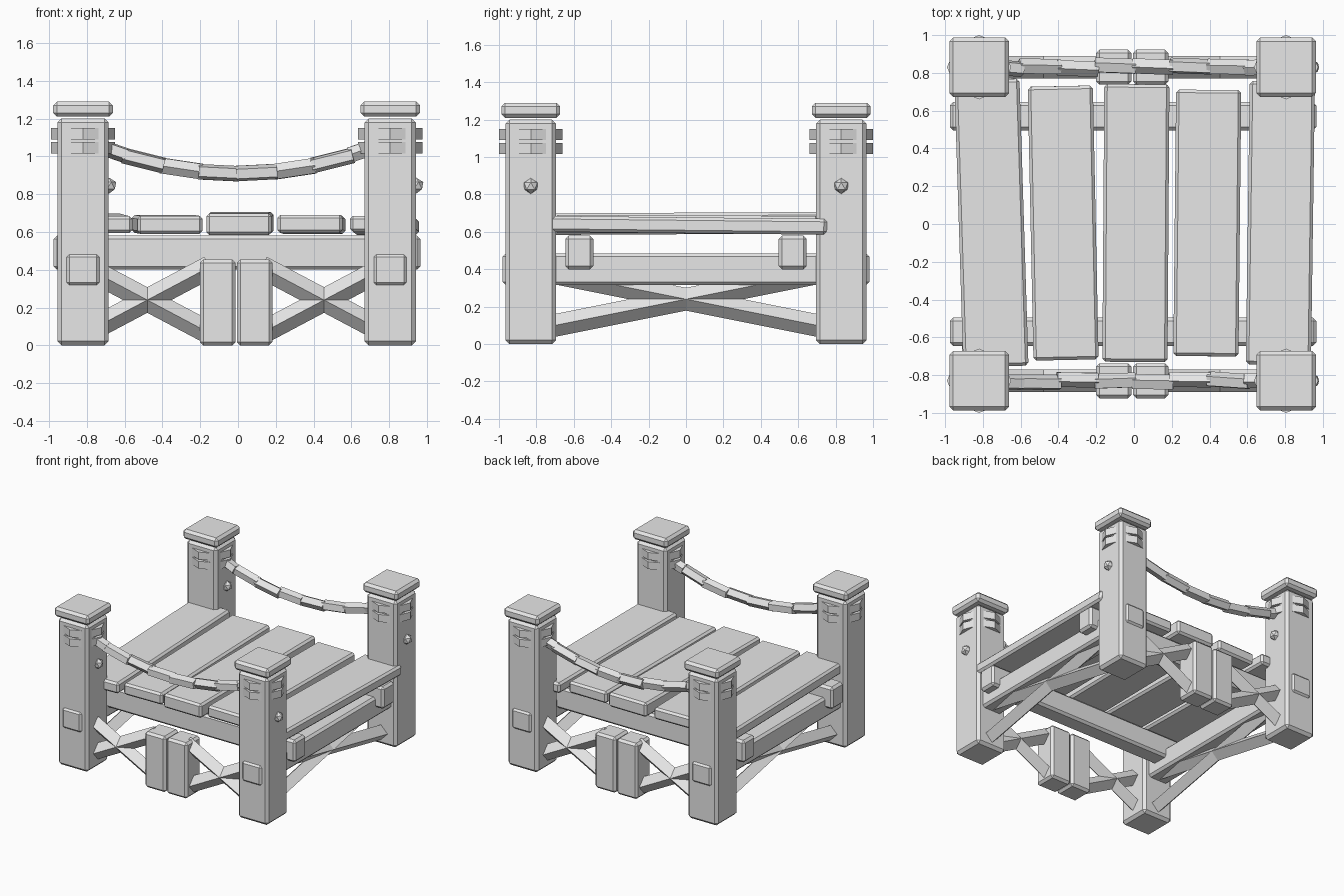
import bpy, math, random
from mathutils import Vector, Matrix

random.seed(4)
if "Cube" in bpy.data.objects:
    bpy.data.objects.remove(bpy.data.objects["Cube"], do_unlink=True)

GREY = (0.8, 0.8, 0.8, 1)
wood = bpy.data.materials.new("light_grey")
wood.use_nodes = True
wood.diffuse_color = GREY
wood.node_tree.nodes["Principled BSDF"].inputs["Base Color"].default_value = GREY


def finish(name, bevel=0.0):
    ob = bpy.context.object
    ob.name = name
    ob.data.materials.append(wood)
    if bevel:
        m = ob.modifiers.new("chamfer", 'BEVEL')
        m.width = bevel
        m.segments = 1
    return ob


def box(name, centre, size, rot=(0, 0, 0), bevel=0.018):
    bpy.ops.mesh.primitive_cube_add(size=1)
    ob = finish(name, bevel)
    ob.data.transform(Matrix.Diagonal((*size, 1)))
    ob.location = centre
    ob.rotation_euler = rot
    return ob


def bar(name, a, b, radius, roll=0.0, sides=4):
    """Straight faceted bar from a to b; with roll 0 its ridges face up and out."""
    a, b = Vector(a), Vector(b)
    d = (b - a).normalized()
    side = d.cross(Vector((0, 0, 1))).normalized()
    up = side.cross(d)
    bpy.ops.mesh.primitive_cylinder_add(vertices=sides, radius=radius, depth=(b - a).length)
    ob = finish(name)
    frame = Matrix((side, up, d)).transposed().to_4x4()
    ob.matrix_world = Matrix.Translation((a + b) / 2) @ frame @ Matrix.Rotation(roll, 4, 'Z')
    return ob


LEFT, RIGHT, PY = 0.805, -0.82, 0.83
ENDS = (("front", -1), ("back", 1))

# Corner posts with caps, binding bands and a bolt
for end, sy in ENDS:
    for hand, px in (("left", LEFT), ("right", RIGHT)):
        tag = f"{end}_{hand}"
        y = sy * PY
        box(f"post_{tag}", (px, y, 0.6), (0.272, 0.272, 1.2), bevel=0.022)
        box(f"post_cap_{tag}", (px, y, 1.25), (0.315, 0.315, 0.08), bevel=0.02)
        for i, z in enumerate((1.045, 1.12)):
            bpy.ops.mesh.primitive_cylinder_add(vertices=8, radius=0.17, depth=0.06,
                                                location=(px, y, z))
            finish(f"band_{tag}_{i + 1}")
        bpy.ops.mesh.primitive_ico_sphere_add(subdivisions=1, radius=0.042,
                                              location=(px + 0.138, y, 0.845))
        finish(f"bolt_{tag}")

# Deck planks: x, z, length, thickness, turn, pitch
planks = ((-0.755, 0.645, 1.52, 0.09, 1.8, 0.5),
          (-0.375, 0.64, 1.45, 0.095, 1.2, 0.2),
          (0.01, 0.645, 1.47, 0.115, -0.4, 0.3),
          (0.388, 0.64, 1.41, 0.095, -0.6, -0.2),
          (0.775, 0.635, 1.5, 0.085, -0.8, -0.6))
for i, (x, z, length, thick, turn, pitch) in enumerate(planks):
    box(f"deck_plank_{i + 1}", (x, 0.005, z), (0.345, length, thick),
        (math.radians(pitch), 0, math.radians(turn)), 0.016)

# Beams under the deck
for end, sy in ENDS:
    box(f"cross_beam_{end}", (-0.005, sy * 0.57, 0.49), (1.94, 0.15, 0.18))
for hand, px in (("left", LEFT), ("right", RIGHT)):
    box(f"side_beam_{hand}", (px, 0, 0.4), (0.18, 1.96, 0.17))

# Short middle posts and crossed braces on the front and back
for end, sy in ENDS:
    y = sy * PY
    for hand, x in (("left", 0.088), ("right", -0.107)):
        box(f"middle_post_{end}_{hand}", (x, y, 0.227), (0.188, 0.185, 0.455))
    for hand, cx in (("left", 0.455), ("right", -0.48)):
        for i, s in enumerate((-1, 1)):
            bar(f"brace_{end}_{hand}_{i + 1}", (cx - 0.33, y, 0.24 - s * 0.175),
                (cx + 0.33, y, 0.24 + s * 0.175), 0.06)

# Long crossed braces on the sides
for hand, px in (("left", LEFT), ("right", RIGHT)):
    for i, s in enumerate((-1, 1)):
        bar(f"side_brace_{hand}_{i + 1}", (px, -0.8, 0.24 - s * 0.16),
            (px, 0.8, 0.24 + s * 0.16), 0.06)


# Sagging rails made of short overlapping pieces
def sag(x):
    return 0.908 + 0.27 * x * x


for end, sy in ENDS:
    for i in range(8):
        x0, x1 = -0.8 + 0.2 * i, -0.6 + 0.2 * i
        y0, y1 = (sy * PY + random.uniform(-0.012, 0.012) for _ in range(2))
        bar(f"rail_{end}_{i + 1}", (x0 - 0.008, y0, sag(x0)), (x1 + 0.008, y1, sag(x1)),
            0.043, random.uniform(0, 1.2), 5)
